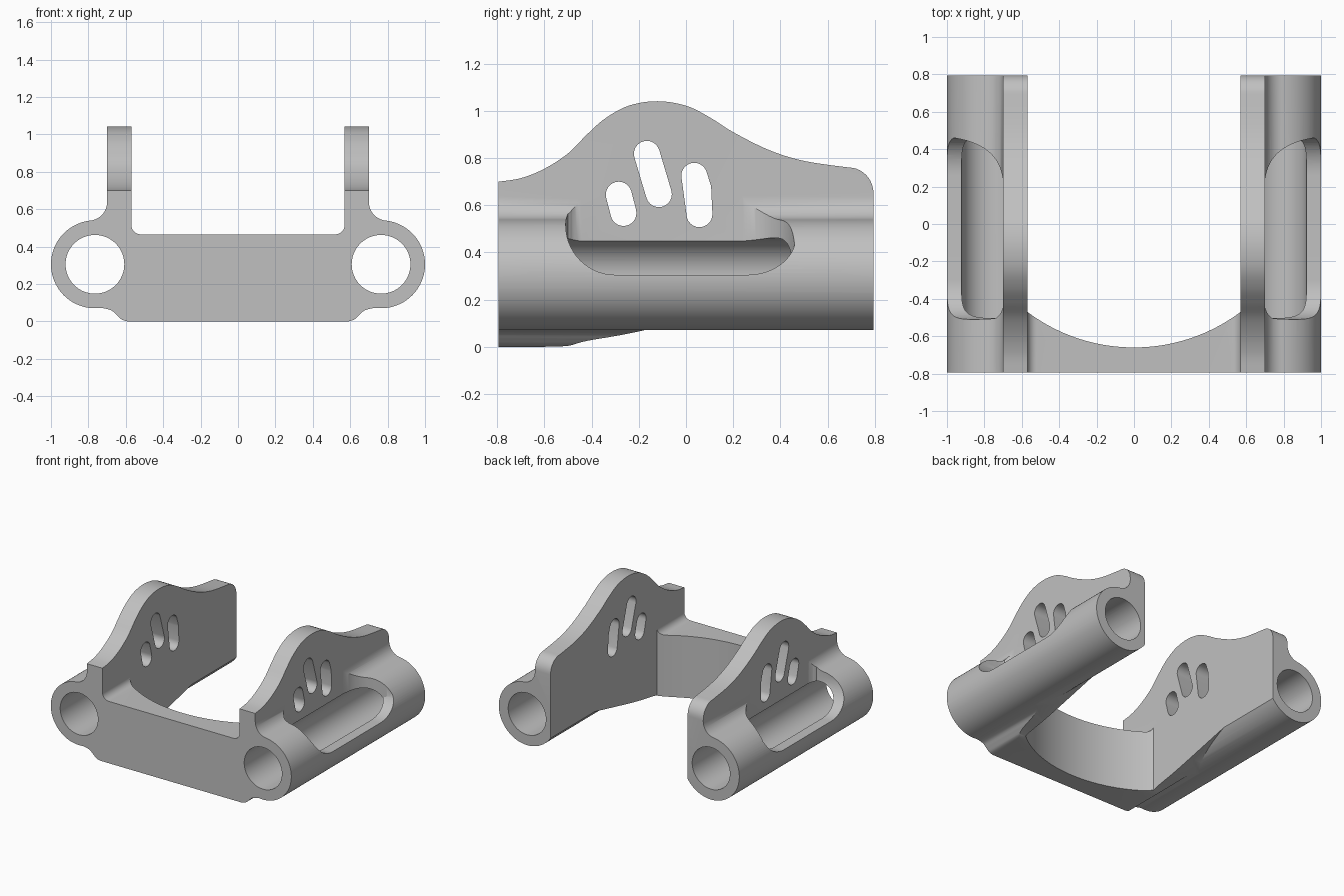
import bpy, bmesh
from math import sin, cos, radians, asin, acos, degrees
from mathutils import Vector

if "Cube" in bpy.data.objects:
    bpy.data.objects.remove(bpy.data.objects["Cube"])

HALF = 0.795                    # half length of the part
CX, CZ = 0.765, 0.305           # tube axis
R_OUT, R_BORE = 0.235, 0.157
IN, OUT = 0.57, 0.70            # side plate faces


def arc(cx, cy, rx, a0, a1, n=16, ry=None):
    """Points on an elliptical arc, angles in degrees."""
    ry = ry or rx
    steps = [radians(a0 + (a1 - a0) * i / n) for i in range(n + 1)]
    return [(cx + rx * cos(a), cy + ry * sin(a)) for a in steps]


def spline(pts, n=6):
    """Smooth curve through the points."""
    p = [Vector(q) for q in [pts[0]] + pts + [pts[-1]]]
    out = []
    for a, b, c, d in zip(p, p[1:], p[2:], p[3:]):
        for i in range(n):
            t = i / n
            out.append(tuple(0.5 * (2 * b + (c - a) * t + (2 * a - 5 * b + 4 * c - d) * t ** 2
                                    + (3 * b - a - 3 * c + d) * t ** 3)))
    return out + [pts[-1]]


def prism(name, outline, axis, lo, hi):
    """Extrude a closed outline along an axis."""
    place = {"x": lambda u, v, w: (w, u, v),
             "y": lambda u, v, w: (u, w, v),
             "z": lambda u, v, w: (u, v, w)}[axis]
    bm = bmesh.new()
    rings = [[bm.verts.new(place(u, v, w)) for u, v in outline] for w in (lo, hi)]
    bm.faces.new(rings[0])
    bm.faces.new(rings[1])
    n = len(outline)
    for i in range(n):
        j = (i + 1) % n
        bm.faces.new((rings[0][i], rings[0][j], rings[1][j], rings[1][i]))
    bmesh.ops.recalc_face_normals(bm, faces=bm.faces)
    mesh = bpy.data.meshes.new(name)
    bm.to_mesh(mesh)
    bm.free()
    obj = bpy.data.objects.new(name, mesh)
    bpy.context.collection.objects.link(obj)
    return obj


def activate(obj):
    bpy.ops.object.select_all(action="DESELECT")
    obj.select_set(True)
    bpy.context.view_layer.objects.active = obj


def combine(obj, other, operation):
    """Apply a boolean and discard the helper."""
    mod = obj.modifiers.new("combine", "BOOLEAN")
    mod.operation, mod.solver, mod.object = operation, "EXACT", other
    activate(obj)
    bpy.ops.object.modifier_apply(modifier=mod.name)
    bpy.data.objects.remove(other)
    return obj


def capsule(points, r):
    """Outline of a rounded slot around a short path."""
    bm = bmesh.new()
    for x, y in points:
        for u, v in arc(x, y, r, 0, 345, 23):
            bm.verts.new((u, v, 0))
    pts = [v.co.xy for v in bm.verts]
    bm.free()
    from mathutils.geometry import convex_hull_2d
    return [tuple(pts[i]) for i in convex_hull_2d(pts)]


# Side rail section: plate, fillet and tube trimmed by the inner face
FIL = 0.1
fx = OUT + FIL
fz = CZ + ((R_OUT + FIL) ** 2 - (fx - CX) ** 2) ** 0.5
touch = degrees(acos((fx - CX) / (R_OUT + FIL)))
trim = -180 + degrees(acos((CX - IN) / R_OUT))
section = [(IN, 1.3), (OUT, 1.3)]
section += arc(fx, fz, FIL, 180, 180 + touch, 12)
section += arc(CX, CZ, R_OUT, touch, trim, 56)[1:]
bracket = prism("bracket", section, "y", -HALF, HALF)

# Curved upper edge of the plate
crest = spline([(-HALF, .70), (-.7, .715), (-.6, .755), (-.5, .82), (-.42, .90), (-.34, .97),
                (-.24, 1.023), (-.12, 1.041), (0, 1.022), (.1, .973), (.2, .91), (.35, .835),
                (.5, .788), (.69, .76)])
crest += arc(.69, .65, HALF - .69, 90, 0, 10, .11)[1:]
combine(bracket, prism("crest", crest + [(HALF, -.2), (-HALF, -.2)], "x", 0, 2), "INTERSECT")

# Front web and the sloping gussets below the tubes
web_section = [(-.1, 0)] + spline([(.59, 0), (.62, .009), (.65, .035), (.68, .06), (.74, .074)], 4)
web_section += [(.74, .3), (.62, .3), (.62, .515)] + arc(.52, .515, .05, 0, -90, 8) + [(-.1, .465)]
web = prism("web", web_section, "y", -HALF, .5)
ARC_R, ARC_Y = .95, .29
sweep = degrees(asin(IN / ARC_R))
plan = [(-.1, -HALF), (.8, -HALF), (.8, .4), (IN, .4)]
plan += arc(0, ARC_Y, ARC_R, -90 + sweep, -96, 32)
combine(web, prism("plan", plan, "z", -.2, 1), "INTERSECT")
slope = spline([(-.6, 0), (-.5, .004), (-.42, .025), (-.2, .065), (.3, .18)], 4)
slope = [(-.9, 0)] + slope + [(.3, .7), (-.9, .7)]
combine(web, prism("slope", slope, "x", -1, 2), "INTERSECT")
combine(bracket, web, "UNION")

# Tube bore
bore = arc(CX, CZ, R_BORE, 0, 354.375, 63)
combine(bracket, prism("bore", bore, "y", -1, 1), "DIFFERENCE")

# Long side opening, rounded in side outline and in plan
opening = [(-.51, .9), (-.51, .52)] + arc(-.3, .515, .21, 180, 270, 14)
opening += arc(.26, .465, .205, -90, 0, 14, .16) + [(.465, .9)]
cutter = prism("opening", opening, "x", OUT, 1.2)
pocket = [(OUT, -.44)] + spline([(OUT + .003, -.455), (.725, -.49), (.78, -.508), (1.1, -.511)], 4)
pocket += spline([(1.1, .466), (1, .465), (.9, .447), (.82, .415), (.76, .37), (.72, .31), (OUT, .24)], 5)
combine(cutter, prism("pocket", pocket, "z", -.2, 1.2), "INTERSECT")
combine(bracket, cutter, "DIFFERENCE")

# Three rounded slots through the plate
for path in ([(-.285, .645), (-.265, .567)],
             [(-.166, .818), (-.115, .647)],
             [(.035, .725), (.052, .67), (.057, .562)]):
    combine(bracket, prism("slot", capsule(path, .055), "x", .4, 1.2), "DIFFERENCE")

# Trim at the centre and mirror
bm = bmesh.new()
bm.from_mesh(bracket.data)
bmesh.ops.bisect_plane(bm, geom=bm.verts[:] + bm.edges[:] + bm.faces[:],
                       plane_co=(0, 0, 0), plane_no=(1, 0, 0), clear_inner=True)
bm.to_mesh(bracket.data)
bm.free()
mirror = bracket.modifiers.new("mirror", "MIRROR")
mirror.merge_threshold = 0.0005
activate(bracket)
bpy.ops.object.modifier_apply(modifier=mirror.name)
bpy.ops.object.shade_smooth_by_angle(angle=radians(30))

# Colour
grey = bpy.data.materials.new("light grey")
grey.use_nodes = True
grey.diffuse_color = (.53, .53, .53, 1)
grey.node_tree.nodes["Principled BSDF"].inputs["Base Color"].default_value = (.53, .53, .53, 1)
bracket.data.materials.clear()
bracket.data.materials.append(grey)
